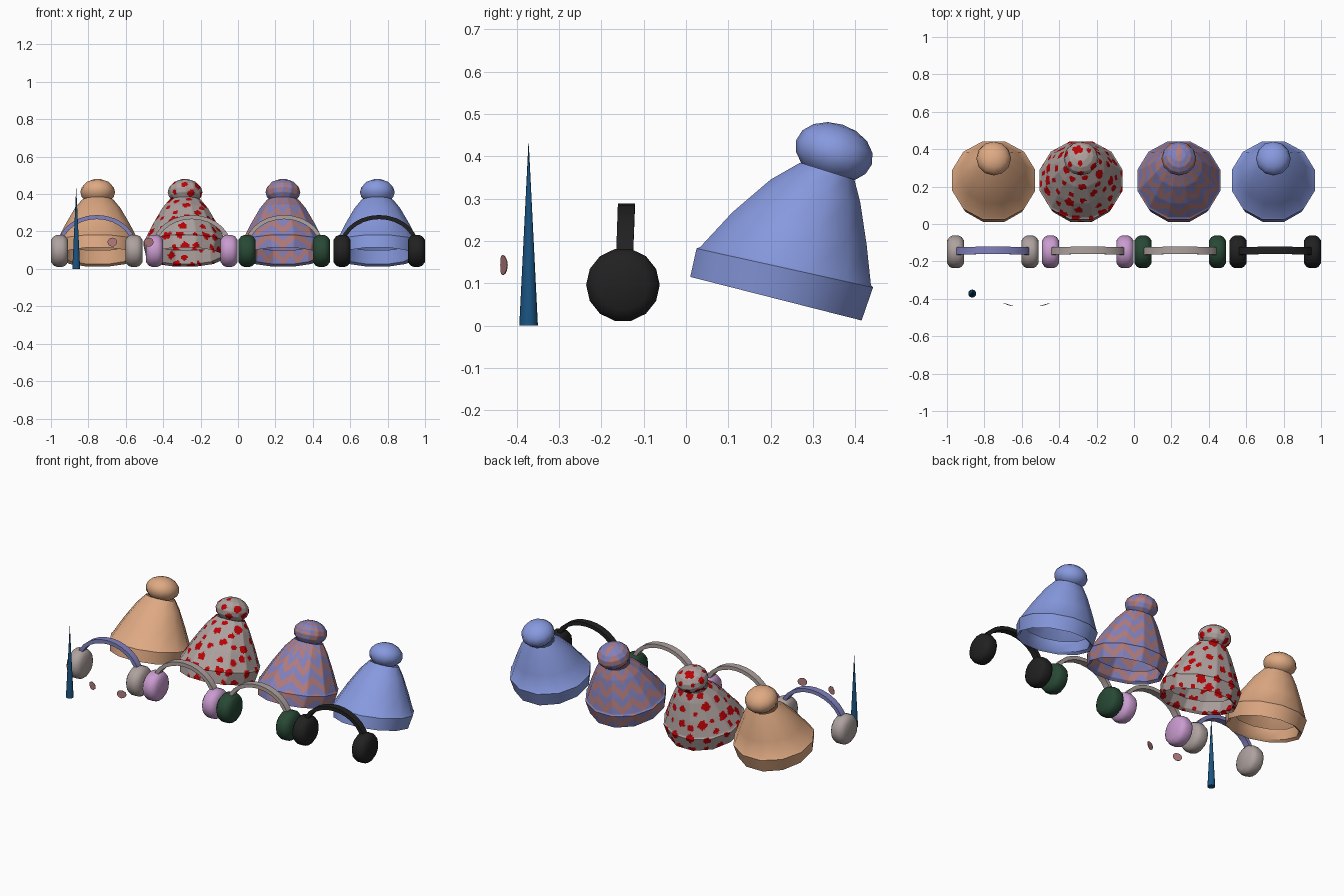
import bpy, bmesh, math, random
from mathutils import Vector, Matrix

random.seed(4)
if "Cube" in bpy.data.objects:
    bpy.data.objects.remove(bpy.data.objects["Cube"])


def material(name, r, g, b):
    col = [(c / 255) ** 2.2 for c in (r, g, b)] + [1]
    m = bpy.data.materials.new(name)
    m.use_nodes = True
    m.diffuse_color = col
    m.node_tree.nodes["Principled BSDF"].inputs["Base Color"].default_value = col
    return m


ORANGE = material("peach wool", 222, 168, 130)
GRAY = material("warm gray", 172, 160, 157)
RED = material("red", 186, 8, 14)
ROSE = material("dusty rose", 176, 122, 124)
VIOLET = material("soft violet", 128, 128, 188)
BLUE = material("sky blue", 134, 152, 222)
PINK = material("lilac", 200, 154, 206)
GREEN = material("dark green", 44, 74, 56)
BLACK = material("charcoal", 38, 38, 38)
NAVY = material("deep blue", 32, 84, 128)


def finish(name, bm, mats, angle=40):
    me = bpy.data.meshes.new(name)
    bm.to_mesh(me)
    bm.free()
    for m in mats:
        me.materials.append(m)
    ob = bpy.data.objects.new(name, me)
    bpy.context.collection.objects.link(ob)
    bpy.ops.object.select_all(action='DESELECT')
    ob.select_set(True)
    bpy.context.view_layer.objects.active = ob
    bpy.ops.object.shade_smooth_by_angle(angle=math.radians(angle))
    return ob


def loft(bm, rings, cap_end=False):
    rows = [[bm.verts.new(p) for p in ring] for ring in rings]
    n = len(rows[0])
    for a, b in zip(rows, rows[1:]):
        for i in range(n):
            bm.faces.new((a[i], a[(i + 1) % n], b[(i + 1) % n], b[i]))
    if cap_end:
        bm.faces.new(rows[-1])
    return rows


# Pattern rules: each returns a material slot for a point on the knit
def spots(bm):
    faces = list(bm.faces)
    random.shuffle(faces)
    centres = []
    for f in faces[:3000]:
        c = f.calc_center_median()
        if all((c - o).length > 0.056 for o, r in centres):
            centres.append((c, random.uniform(0.012, 0.027)))

    def rule(p):
        wob = 1 + 0.15 * math.sin(190 * p.x + 130 * p.z)
        return int(any((p - o).length < r * wob for o, r in centres))
    return rule


def zigzag(cx):
    def rule(p):
        turn = math.atan2(p.x - cx, 0.27 - p.y) / math.tau * 10
        wave = abs(turn % 1 - 0.5) * 2
        return int(((p.z + 0.25 * p.y + 0.055 * wave) / 0.085) % 1 < 0.5)
    return rule


def paint(bm, style, cx, cuts):
    if style == "plain":
        return
    bmesh.ops.subdivide_edges(bm, edges=bm.edges[:], cuts=cuts, use_grid_fill=True)
    rule = spots(bm) if style == "spots" else zigzag(cx)
    for f in bm.faces:
        f.material_index = rule(f.calc_center_median())


# Hat sections: front y, front z, back y, back z, half width
SECTIONS = [
    (.06, .17, .40, .10, .185), (.03, .125, .40, .025, .19),
    (.01, .115, .415, .012, .205), (.025, .182, .442, .09, .222),
    (.034, .186, .437, .096, .216), (.11, .268, .427, .19, .172),
    (.2, .345, .412, .29, .122), (.27, .385, .398, .345, .084),
]


def hat_ring(cx, fy, fz, by, bz, rx, n=12):
    ring = []
    for i in range(n):
        a = math.tau * (i + 0.5) / n
        t = 0.5 - 0.5 * math.cos(a) / math.cos(math.pi / n)
        ring.append((cx - rx * math.sin(a) / math.cos(math.pi / n),
                     fy + (by - fy) * t, fz + (bz - fz) * t))
    return ring[::-1]


def hat(name, cx, mats, style):
    bm = bmesh.new()
    loft(bm, [hat_ring(cx, *s) for s in SECTIONS])
    paint(bm, style, cx, 13)
    finish(name + "_hat", bm, mats)
    bm = bmesh.new()
    place = (Matrix.Translation((cx, .35, .41)) @ Matrix.Rotation(math.radians(-18), 4, 'X')
             @ Matrix.Diagonal((.093, .094, .068, 1)))
    bmesh.ops.create_uvsphere(bm, u_segments=12, v_segments=8, radius=1, matrix=place)
    paint(bm, style, cx, 6)
    finish(name + "_pompom", bm, mats, 60)


hat("plain_peach", -.75, [ORANGE], "plain")
hat("spotted", -.283, [GRAY, RED], "spots")
hat("zigzag", .24, [VIOLET, ROSE], "zigzag")
hat("plain_blue", .745, [BLUE], "plain")


# Ear muffs: a flat arched band with a rounded disc at each end
def muffs(name, cx, pad_mat, band_mat):
    bm = bmesh.new()
    steps = 14
    rows = []
    for i in range(steps + 1):
        a = math.pi * i / steps
        out = Vector((math.cos(a), 0, math.sin(a)))
        mid = Vector((cx + .2 * out.x, -.147 + .006 * out.z, .115 + .162 * out.z))
        side = Vector((0, .02, 0))
        rows.append([mid + out * .011 + side, mid + out * .011 - side,
                     mid - out * .011 - side, mid - out * .011 + side])
    loft(bm, rows)
    bmesh.ops.recalc_face_normals(bm, faces=bm.faces[:])
    finish(name + "_band", bm, [band_mat])
    for s, label in ((-1, "right"), (1, "left")):
        bm = bmesh.new()
        rings = []
        for dx, r in ((-.046, .06), (-.032, .08), (-.016, .087),
                      (.016, .087), (.032, .08), (.046, .06)):
            rings.append([(cx + s * .199 + dx, -.149 + r * math.cos(math.tau * k / 14),
                           .096 + r * math.sin(math.tau * k / 14)) for k in range(14)])
        rows = loft(bm, rings, True)
        bm.faces.new(rows[0][::-1])
        bmesh.ops.recalc_face_normals(bm, faces=bm.faces[:])
        finish(name + "_pad_" + label, bm, [pad_mat], 45)


muffs("first_muffs", -.755, GRAY, VIOLET)
muffs("second_muffs", -.247, PINK, GRAY)
muffs("third_muffs", .247, GREEN, GRAY)
muffs("fourth_muffs", .755, BLACK, BLACK)

# Pointed icicle
bm = bmesh.new()
bmesh.ops.create_cone(bm, cap_ends=True, segments=10, radius1=.022, radius2=.0005, depth=.43,
                      matrix=Matrix.Translation((-.865, -.372, .215)))
finish("icicle", bm, [NAVY])

# Two thin curved cheek patches
for cx, s, label in ((-.672, -1, "right"), (-.477, 1, "left")):
    bm = bmesh.new()
    for depth, flip in ((0, False), (.002, True)):
        ring = []
        for k in range(12):
            a = math.tau * k / 12
            u = math.cos(a)
            ring.append(bm.verts.new((cx + s * .026 * u, -.434 + .008 * u + .003 * u * u + depth,
                                      .143 + .024 * math.sin(a))))
        bm.faces.new(ring)
    bmesh.ops.bridge_loops(bm, edges=bm.edges[:])
    bmesh.ops.recalc_face_normals(bm, faces=bm.faces[:])
    finish("cheek_" + label, bm, [ROSE])
